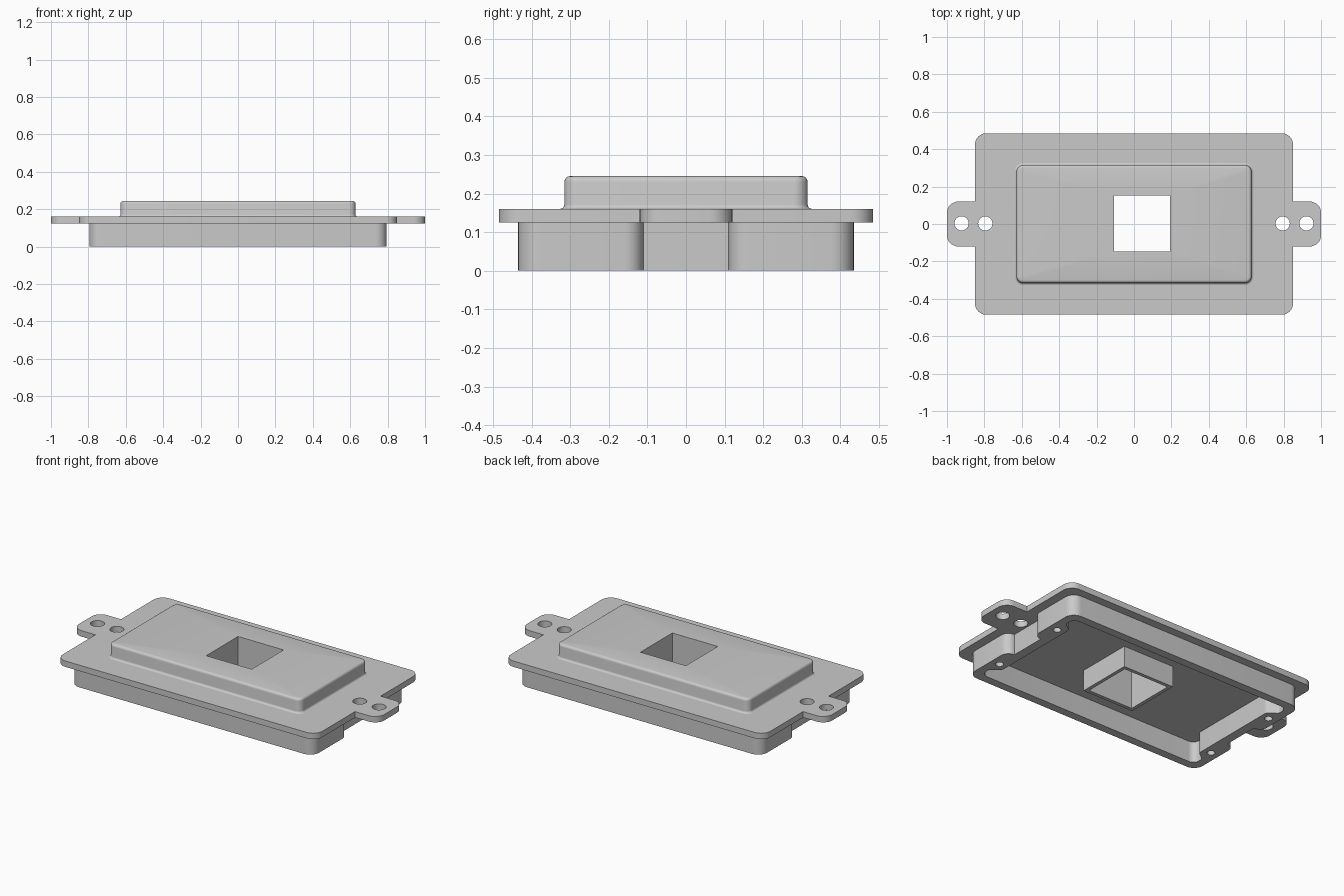
import bpy, bmesh, math
from mathutils import Vector

cube = bpy.data.objects.get("Cube")
if cube:
    bpy.data.objects.remove(cube, do_unlink=True)

grey = bpy.data.materials.new("light_grey_plastic")
grey.use_nodes = True
COLOUR = (0.59, 0.59, 0.59, 1)
grey.diffuse_color = COLOUR
grey.node_tree.nodes["Principled BSDF"].inputs["Base Color"].default_value = COLOUR


def fillet(corners, steps=8):
    """Turn (x, y, radius) corners into a closed outline with rounded corners."""
    out = []
    for i, (x, y, r) in enumerate(corners):
        p = Vector((x, y, 0))
        if r == 0:
            out.append(p)
            continue
        d1 = (Vector((*corners[i - 1][:2], 0)) - p).normalized()
        d2 = (Vector((*corners[(i + 1) % len(corners)][:2], 0)) - p).normalized()
        half = d1.angle(d2) / 2
        centre = p + (d1 + d2).normalized() * r / math.sin(half)
        a = (p + d1 * r / math.tan(half) - centre).normalized()
        b = (p + d2 * r / math.tan(half) - centre).normalized()
        out += [centre + r * a.slerp(b, k / steps) for k in range(steps + 1)]
    return out


def mirror4(quarter):
    """Mirror the corners of one quadrant into all four."""
    back = quarter[::-1]
    return (quarter + [(-x, y, r) for x, y, r in back]
            + [(-x, -y, r) for x, y, r in quarter]
            + [(x, -y, r) for x, y, r in back])


def circle(cx, cy, r, n=32):
    return [Vector((cx + r * math.cos(k * math.tau / n),
                    cy + r * math.sin(k * math.tau / n), 0)) for k in range(n)]


def square(cx, cy, h):
    return [Vector((cx + sx * h, cy + sy * h, 0))
            for sx, sy in ((1, 1), (-1, 1), (-1, -1), (1, -1))]


def slab(name, rings, holes):
    """Loft (outline, z) rings, pierce with holes and cap both ends."""
    bm = bmesh.new()
    z0, z1 = rings[0][1], rings[-1][1]
    caps = {z0: [], z1: []}
    for stack in [rings] + [[(h, z0), (h, z1)] for h in holes]:
        loops = [[bm.verts.new((p.x, p.y, z)) for p in pts] for pts, z in stack]
        n = len(loops[0])
        for low, high in zip(loops, loops[1:]):
            for i in range(n):
                j = (i + 1) % n
                bm.faces.new((low[i], low[j], high[j], high[i]))
        for z, loop in ((z0, loops[0]), (z1, loops[-1])):
            caps[z] += [bm.edges.get((loop[i - 1], loop[i])) for i in range(n)]
    for edges in caps.values():
        bmesh.ops.triangle_fill(bm, use_beauty=True, edges=edges)
    bmesh.ops.recalc_face_normals(bm, faces=bm.faces)
    mesh = bpy.data.meshes.new(name)
    bm.to_mesh(mesh)
    bm.free()
    mesh.materials.append(grey)
    ob = bpy.data.objects.new(name, mesh)
    bpy.context.collection.objects.link(ob)
    bpy.ops.object.select_all(action='DESELECT')
    ob.select_set(True)
    bpy.context.view_layer.objects.active = ob
    bpy.ops.object.shade_smooth_by_angle(angle=math.radians(35))


FLOOR, DECK, TOP = 0.125, 0.16, 0.245
WINDOW = (0.043, 0.003)
window = square(*WINDOW, 0.149)

# Flange plate with a pair of holes in and beside each end tab
plate = fillet(mirror4([(1, 0.12, 0.06), (0.85, 0.12, 0), (0.85, 0.485, 0.06)]))
tab_holes = [circle(s * x, 0.003, 0.038) for s in (1, -1) for x in (0.795, 0.922)]
slab("flange_plate", [(plate, FLOOR), (plate, DECK)], [window] + tab_holes)


# Raised block with a flared foot and a rounded top edge
def block(grow):
    return fillet(mirror4([(0.628 + grow, 0.315 + grow, 0.035 + grow)]))


quarter_turn = [k * math.pi / 8 for k in range(5)]
foot, rim = 0.012, 0.015
rings = [(block(foot * (1 - math.sin(a))), DECK + foot * (1 - math.cos(a)))
         for a in quarter_turn]
rings += [(block(rim * (math.cos(a) - 1)), TOP + rim * (math.sin(a) - 1))
          for a in quarter_turn]
slab("raised_block", rings, [window])

# Skirt wall below, notched at both ends, with a cavity and screw holes
skirt = fillet(mirror4([(0.745, 0.11, 0), (0.795, 0.11, 0.049), (0.795, 0.435, 0.06)]))
cavity = fillet(mirror4([(0.69, 0.28, 0.03), (0.745, 0.32, 0.02), (0.745, 0.385, 0.04)]))
screw_holes = [circle(sx * 0.74, sy * 0.24, 0.022, 24)
               for sx in (1, -1) for sy in (1, -1)]
slab("skirt_wall", [(skirt, 0), (skirt, FLOOR)], [cavity] + screw_holes)

# Square sleeve around the window inside the cavity
sleeve = square(*WINDOW, 0.17)
slab("window_sleeve", [(sleeve, 0), (sleeve, FLOOR)], [window])
